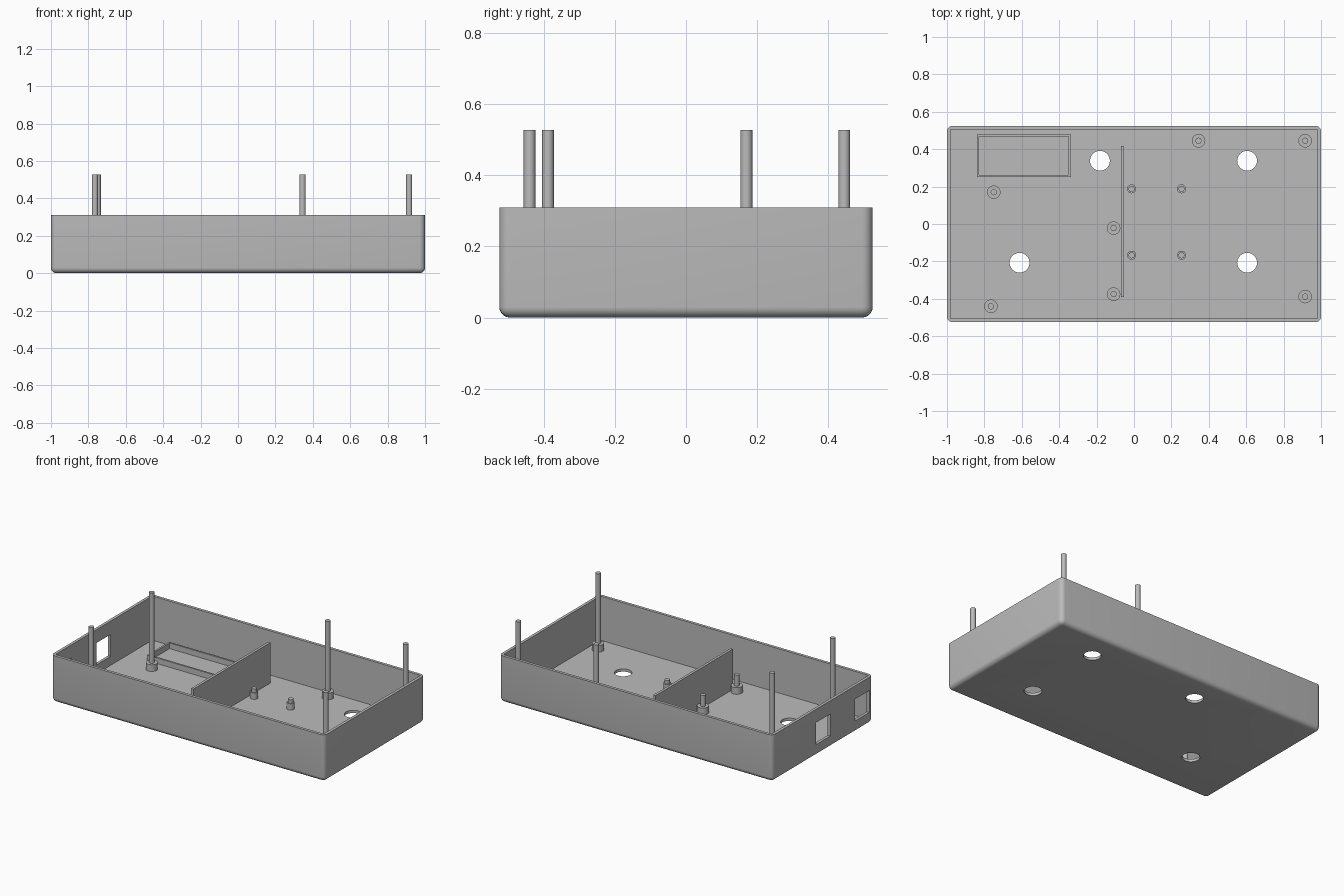
import bpy, bmesh
from mathutils import Matrix, Vector

if "Cube" in bpy.data.objects:
    bpy.data.objects.remove(bpy.data.objects["Cube"], do_unlink=True)

# Main dimensions
HX, HY, HEIGHT = 1.0, 0.525, 0.31
WALL, FLOOR = 0.019, 0.018

grey = bpy.data.materials.new("plain grey")
grey.use_nodes = True
COLOUR = (0.5, 0.5, 0.5, 1)
grey.diffuse_color = COLOUR
grey.node_tree.nodes["Principled BSDF"].inputs["Base Color"].default_value = COLOUR


def finish(bm, name):
    mesh = bpy.data.meshes.new(name)
    bmesh.ops.recalc_face_normals(bm, faces=bm.faces)
    bm.to_mesh(mesh)
    bm.free()
    mesh.materials.append(grey)
    ob = bpy.data.objects.new(name, mesh)
    bpy.context.collection.objects.link(ob)
    return ob


def add_box(bm, low, high):
    low, high = Vector(low), Vector(high)
    m = Matrix.Translation((low + high) / 2) @ Matrix.Diagonal((*(high - low), 1))
    bmesh.ops.create_cube(bm, size=1, matrix=m)


def box(name, low, high):
    bm = bmesh.new()
    add_box(bm, low, high)
    return finish(bm, name)


def add_cylinder(bm, x, y, r, z0, z1):
    bmesh.ops.create_cone(bm, cap_ends=True, segments=32, radius1=r, radius2=r,
                          depth=z1 - z0,
                          matrix=Matrix.Translation((x, y, (z0 + z1) / 2)))


def smooth(ob):
    bpy.ops.object.select_all(action='DESELECT')
    ob.select_set(True)
    bpy.context.view_layer.objects.active = ob
    bpy.ops.object.shade_smooth_by_angle(angle=0.6)


def cut(ob, cutter):
    cutter.hide_render = True
    mod = ob.modifiers.new("cut", 'BOOLEAN')
    mod.operation, mod.solver, mod.object = 'DIFFERENCE', 'EXACT', cutter
    bpy.ops.object.select_all(action='DESELECT')
    bpy.context.view_layer.objects.active = ob
    ob.select_set(True)
    bpy.ops.object.modifier_apply(modifier=mod.name)
    bpy.data.objects.remove(cutter, do_unlink=True)


def stepped_post(name, x, y, *steps):
    """Stacked cylinders given as (radius, top height), turned as one profile."""
    bm = bmesh.new()
    points, z = [(0, FLOOR - 0.004)], FLOOR - 0.004
    for r, top in steps:
        points += [(r, z), (r, top)]
        z = top
    points.append((0, z))
    verts = [bm.verts.new((r, 0, h)) for r, h in points]
    edges = [bm.edges.new(pair) for pair in zip(verts, verts[1:])]
    bmesh.ops.spin(bm, geom=verts + edges, cent=(0, 0, 0), axis=(0, 0, 1),
                   angle=6.2831853, steps=24)
    bmesh.ops.remove_doubles(bm, verts=bm.verts, dist=0.0001)
    bmesh.ops.translate(bm, verts=bm.verts, vec=(x, y, 0))
    smooth(finish(bm, name))


# Tray: rounded block with a sharp-cornered cavity
bm = bmesh.new()
add_box(bm, (-HX, -HY, 0), (HX, HY, HEIGHT))
rounded = [e for e in bm.edges if min(v.co.z for v in e.verts) < 0.01]
bmesh.ops.bevel(bm, geom=rounded, offset=0.03, segments=6, profile=0.5, affect='EDGES')
tray = finish(bm, "tray")
cut(tray, box("cavity", (WALL - HX, WALL - HY, FLOOR), (HX - WALL, HY - WALL, 0.5)))

# Round holes through the floor
bm = bmesh.new()
for x, y in [(-0.182, 0.338), (0.605, 0.338), (0.605, -0.207), (-0.612, -0.207)]:
    add_cylinder(bm, x, y, 0.053, -0.1, 0.1)
cut(tray, finish(bm, "floor_holes"))

# Square ports in the -x end wall
bm = bmesh.new()
for y in (-0.005, -0.413):
    add_box(bm, (-1.1, y - 0.074, 0.077), (-0.95, y + 0.074, 0.222))
cut(tray, finish(bm, "end_ports"))
smooth(tray)

# Upright divider
box("divider", (-0.07, -0.39, FLOOR - 0.004), (-0.053, 0.417, 0.285))

# Low rectangular frame on the floor
frame = box("floor_frame", (-0.84, 0.25, FLOOR - 0.004), (-0.337, 0.479, 0.055))
cut(frame, box("frame_opening", (-0.828, 0.262, 0), (-0.349, 0.467, 0.1)))

# Tall posts with a collar
for x, y in [(-0.765, -0.44), (-0.75, 0.17), (0.345, 0.445), (0.915, 0.445), (0.915, -0.388)]:
    stepped_post("tall_post", x, y, (0.036, 0.062), (0.0165, 0.527))

# Short locating pins beside the divider
for y in (-0.022, -0.375):
    stepped_post("short_pin", -0.109, y, (0.036, 0.062), (0.0165, 0.135))

# Small standoffs
for x in (-0.013, 0.254):
    for y in (-0.167, 0.188):
        stepped_post("standoff", x, y, (0.024, 0.06), (0.0165, 0.083))
